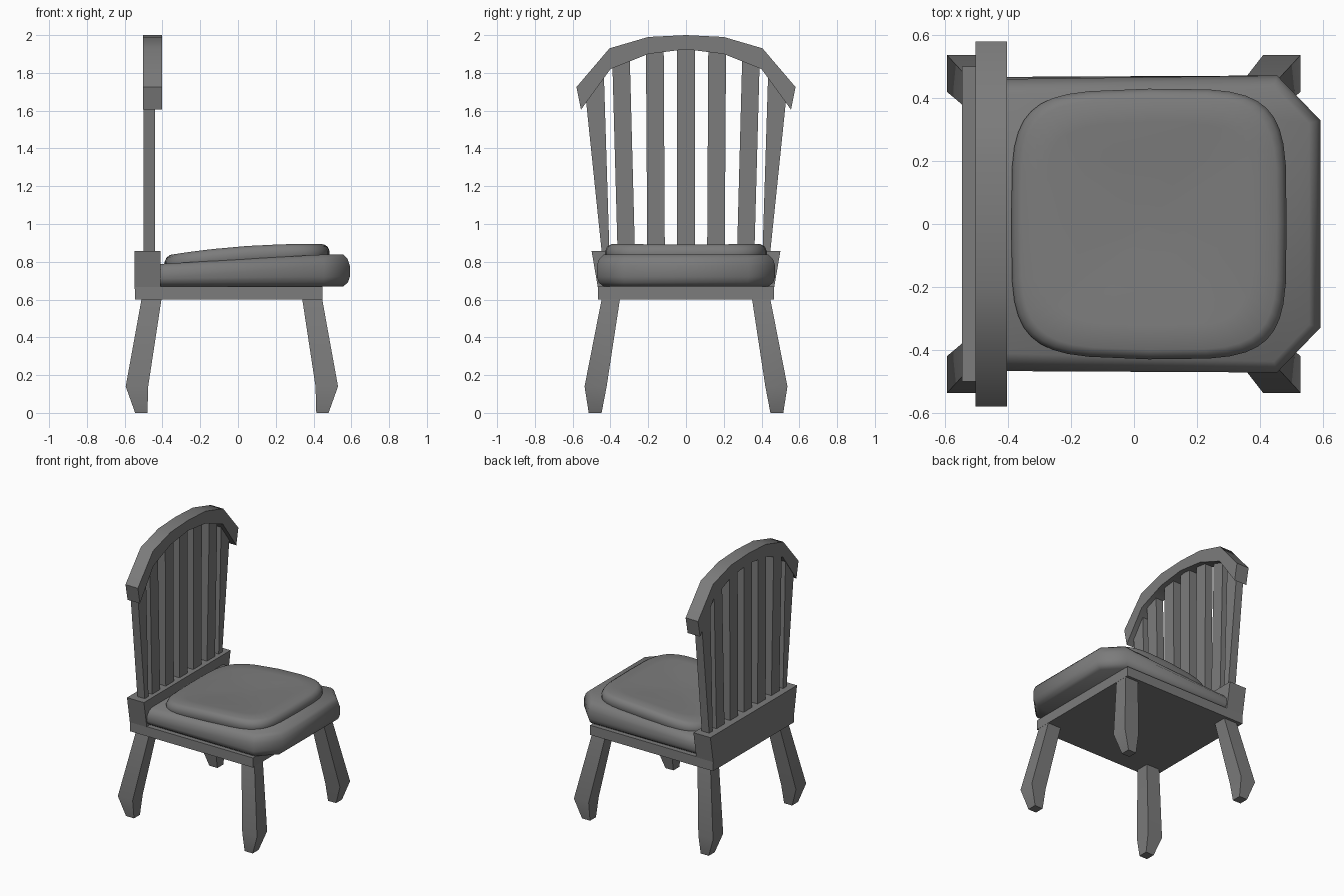
import bpy, math

if "Cube" in bpy.data.objects:
    bpy.data.objects.remove(bpy.data.objects["Cube"])

GREY = bpy.data.materials.new("dark_grey")
GREY.diffuse_color = (.2, .2, .2, 1)
GREY.use_nodes = True
GREY.node_tree.nodes["Principled BSDF"].inputs["Base Color"].default_value = GREY.diffuse_color


def make(name, verts, faces, smooth):
    me = bpy.data.meshes.new(name)
    me.from_pydata(verts, [], faces)
    me.update()
    me.materials.append(GREY)
    ob = bpy.data.objects.new(name, me)
    bpy.context.collection.objects.link(ob)
    bpy.ops.object.select_all(action='DESELECT')
    ob.select_set(True)
    bpy.context.view_layer.objects.active = ob
    bpy.ops.object.mode_set(mode='EDIT')
    bpy.ops.mesh.select_all(action='SELECT')
    bpy.ops.mesh.normals_make_consistent(inside=False)
    bpy.ops.object.mode_set(mode='OBJECT')
    if smooth:
        bpy.ops.object.shade_smooth_by_angle(angle=math.radians(smooth))
    return ob


def loft(name, rings, smooth=0, tip=None):
    """Skin a stack of equal-sized rings, capped at both ends (or fanned to a tip)."""
    n = len(rings[0])
    verts = [v for r in rings for v in r]
    faces = [(k * n + i, k * n + (i + 1) % n, (k + 1) * n + (i + 1) % n, (k + 1) * n + i)
             for k in range(len(rings) - 1) for i in range(n)]
    faces.append(tuple(range(n))[::-1])
    last = (len(rings) - 1) * n
    if tip:
        verts.append(tip)
        faces += [(last + i, last + (i + 1) % n, len(verts) - 1) for i in range(n)]
    else:
        faces.append(tuple(range(last, last + n)))
    return make(name, verts, faces, smooth)


def rect(x0, x1, y0, y1, z):
    return [(x0, y0, z), (x1, y0, z), (x1, y1, z), (x0, y1, z)]


# splayed legs, mirrored around the frame centre
CX = -0.0325
for name, sx in (("front", 1), ("back", -1)):
    for side, sy in (("left", 1), ("right", -1)):
        rings = []
        for z, a0, a1, b0, b1 in ((0, .447, .512, .447, .515),
                                  (.14, .443, .562, .42, .537),
                                  (.62, .37, .475, .347, .443)):
            rings.append(rect(CX + sx * a0, CX + sx * a1, sy * b0, sy * b1, z))
        loft(f"{name}_{side}_leg", rings, 40)

# seat frame and flared back rail
loft("seat_frame", [rect(-.545, .447, -.467, .467, .6), rect(-.545, .447, -.467, .467, .67)])
loft("back_rail", [rect(-.547, -.41, -.465, .465, .655), rect(-.547, -.41, -.5, .5, .858)])

# lower seat cushion with clipped front corners, top sloping down to the back
rings = []
for z, d in ((.67, .035), (.69, .01), (.72, 0), (.78, 0), (.815, .012), (.838, .035)):
    t = max(0, (z - .7) / .138)
    yb = .468 - d - .022 * t * t
    yf, c = .472 - d, .3 * d
    zb = z - .05 * t
    rings.append([(-.42, -yb, zb), (.455 - c, -yf, z), (.592 - d, -.33 + c, z),
                  (.592 - d, .33 - c, z), (.455 - c, yf, z), (-.42, yb, zb)])
loft("lower_cushion", rings, 60)


# rounded upper cushion with a shallow dip
def top_z(x):
    return .88 + .08 * x - .115 * x * x


def pad_ring(s, h, n=40):
    out = []
    for i in range(n):
        a = 2 * math.pi * i / n
        c, w = math.cos(a), math.sin(a)
        u = math.copysign(abs(c) ** .45, c)
        v = math.copysign(abs(w) ** .45, w)
        x = .0475 + .4375 * s * u
        out.append((x, .43 * s * v * (1 + .03 * min(u, 0)), top_z(x) + h))
    return out


pad = [(.98, -.085), (1, -.06), (1, -.035), (.975, -.012), (.93, 0), (.75, -.002), (.5, -.008), (.25, -.014)]
loft("upper_cushion", [pad_ring(s, h) for s, h in pad], 40, (.0475, 0, top_z(.0475) - .016))

# back slats: bottom y range, top y range, top height
slats = [(-.047, .047, -.047, .047, 1.95),
         (.112, .205, .118, .212, 1.93),
         (.27, .362, .297, .39, 1.86),
         (.405, .445, .435, .53, 1.66)]
for i, (b0, b1, t0, t1, z) in enumerate(slats):
    for s in ((1, -1) if i else (1,)):
        top = rect(-.5, -.44, s * t0, s * t1, z)
        if i == 3:  # outer post top follows the arch slope
            top = [(x, y, 1.80 if abs(y) < .5 else 1.66) for x, y, _ in top]
        loft(f"back_slat_{i}_{'left' if s > 0 else 'right'}",
             [rect(-.5, -.44, s * b0, s * b1, .84), top])

# arched crest rail
outer = [(.2, 1.99), (.405, 1.93), (.58, 1.725)]
inner = [(.2, 1.9), (.4, 1.82), (.556, 1.605)]


def arc(pts, mid):
    return [(-y, z) for y, z in pts[::-1]] + [(0, mid)] + pts


sections = [[(-.503, a, b), (-.403, a, b), (-.403, c, d), (-.503, c, d)]
            for (a, b), (c, d) in zip(arc(outer, 2.0), arc(inner, 1.925))]
loft("crest_rail", sections, 40)
